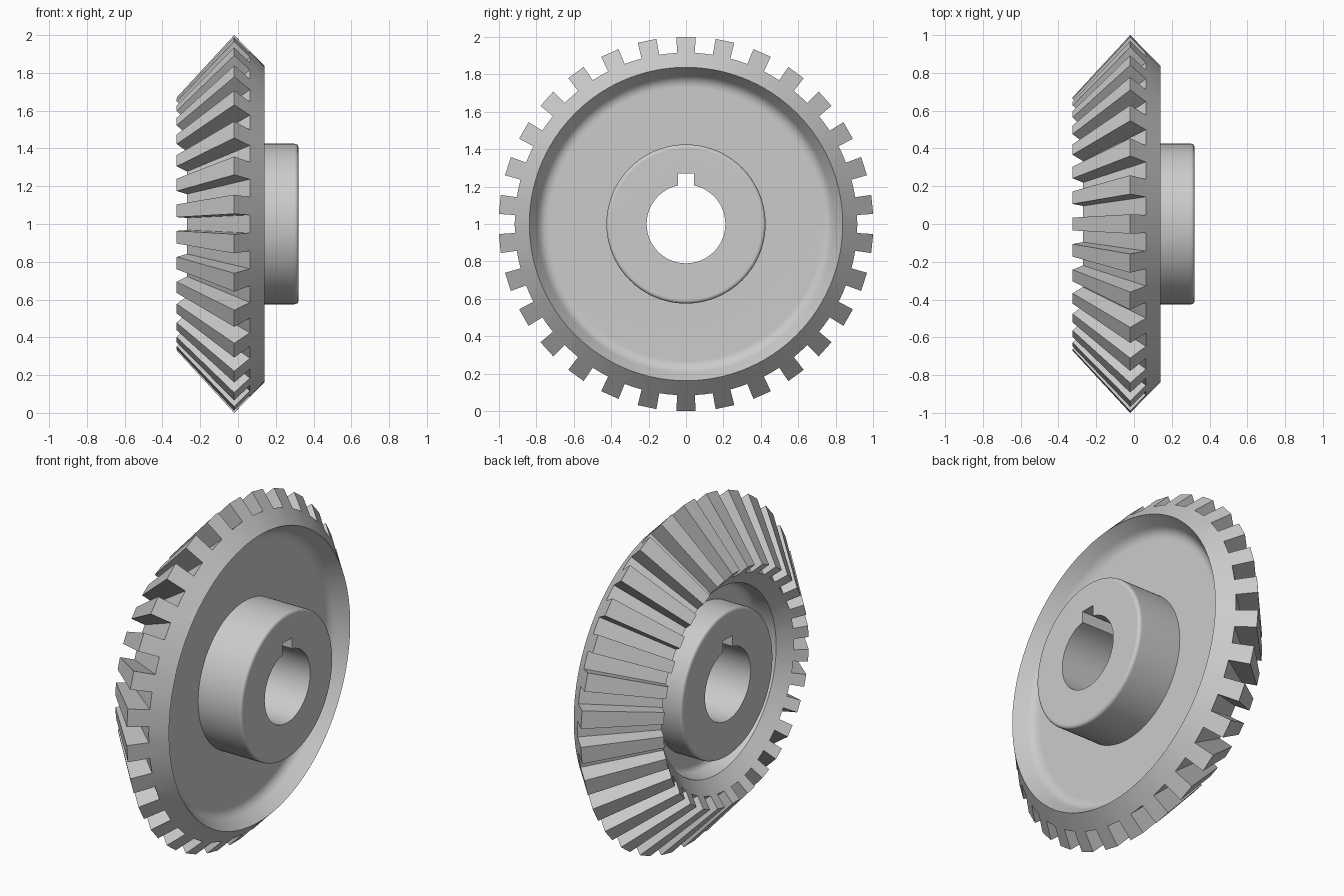
import bpy, bmesh, math
from mathutils import Vector

if "Cube" in bpy.data.objects:
    bpy.data.objects.remove(bpy.data.objects["Cube"])

TEETH, SEG = 30, 120          # four angular stations per tooth pitch
CZ = 1.0                      # height of the gear axis (axis runs along x)

# Half cross-section as (x, radius, fillet): back hub, back dish, rim, front dish, front hub
corners = [
    (0.32, 0.21, 0), (0.32, 0.425, 0.022), (0.04, 0.425, 0), (0.04, 0.77, 0.04),
    (0.14, 0.837, 0), (0.063, 0.915, 0), (-0.27, 0.612, 0), (-0.205, 0.54, 0),
    (-0.10, 0.525, 0.04), (-0.10, 0.425, 0), (-0.27, 0.425, 0.022), (-0.27, 0.21, 0),
]
ROOT_BACK, ROOT_FRONT = corners[5][:2], corners[6][:2]


def rounded(points, steps=5):
    """Replace corners that carry a fillet size by a short curve."""
    out = []
    for i, (x, r, f) in enumerate(points):
        p = Vector((x, r))
        if not f:
            out.append((x, r))
            continue
        a = p + (Vector(points[i - 1][:2]) - p).normalized() * f
        b = p + (Vector(points[i + 1][:2]) - p).normalized() * f
        for k in range(steps + 1):
            t = k / steps
            out.append(tuple(a * (1 - t) ** 2 + p * 2 * t * (1 - t) + b * t * t))
    return out


def place(x, across, radial, angle):
    """Point given in a tooth's own frame, turned about the gear axis."""
    c, s = math.cos(angle), math.sin(angle)
    return (x, across * c + radial * s, CZ + radial * c - across * s)


profile = rounded(corners)
n = len(profile)
jb, jf = profile.index(ROOT_BACK), profile.index(ROOT_FRONT)
bm = bmesh.new()

# Turned body, with the keyway shaped into the bore stations at the top
key_half = 0.21 * math.sin(4 * 2 * math.pi / SEG)
rings = []
for s in range(SEG):
    off = s if s <= SEG // 2 else s - SEG
    ring = []
    for j, (x, r) in enumerate(profile):
        if j in (0, n - 1) and abs(off) <= 3:
            ring.append(bm.verts.new((x, key_half * off / 3, CZ + 0.27)))
        else:
            ring.append(bm.verts.new(place(x, 0, r, 2 * math.pi * s / SEG)))
    rings.append(ring)

for s in range(SEG):
    a, b = rings[s], rings[(s + 1) % SEG]
    for j in range(n):
        k = (j + 1) % n
        if j == jb and s % 4 in (3, 0):
            continue          # a tooth stands here
        bm.faces.new((a[j], a[k], b[k], b[j]))

# Straight teeth tapering towards the cone apex
for i in range(TEETH):
    ang = 2 * math.pi * i / TEETH
    l, m, r = rings[4 * i - 1], rings[4 * i], rings[4 * i + 1]
    tbl, tbr = [bm.verts.new(place(-0.02, w, 1.0, ang)) for w in (-0.051, 0.051)]
    tfl, tfr = [bm.verts.new(place(-0.325, w, 0.67, ang)) for w in (-0.034, 0.034)]
    bm.faces.new((tbl, tbr, tfr, tfl))
    bm.faces.new((l[jb], tbl, tfl, l[jf]))
    bm.faces.new((r[jb], r[jf], tfr, tbr))
    bm.faces.new((l[jb], m[jb], r[jb], tbr, tbl))
    bm.faces.new((l[jf], tfl, tfr, r[jf], m[jf]))

bmesh.ops.recalc_face_normals(bm, faces=bm.faces)
mesh = bpy.data.meshes.new("bevel_gear")
bm.to_mesh(mesh)
bm.free()
gear = bpy.data.objects.new("bevel_gear", mesh)
bpy.context.collection.objects.link(gear)

# Smooth turned surfaces, crisp tooth and rim edges, flat webs
bpy.context.view_layer.objects.active = gear
gear.select_set(True)
bpy.ops.object.shade_smooth_by_angle(angle=math.radians(28))
wn = gear.modifiers.new("flat_webs", 'WEIGHTED_NORMAL')
wn.keep_sharp = True
